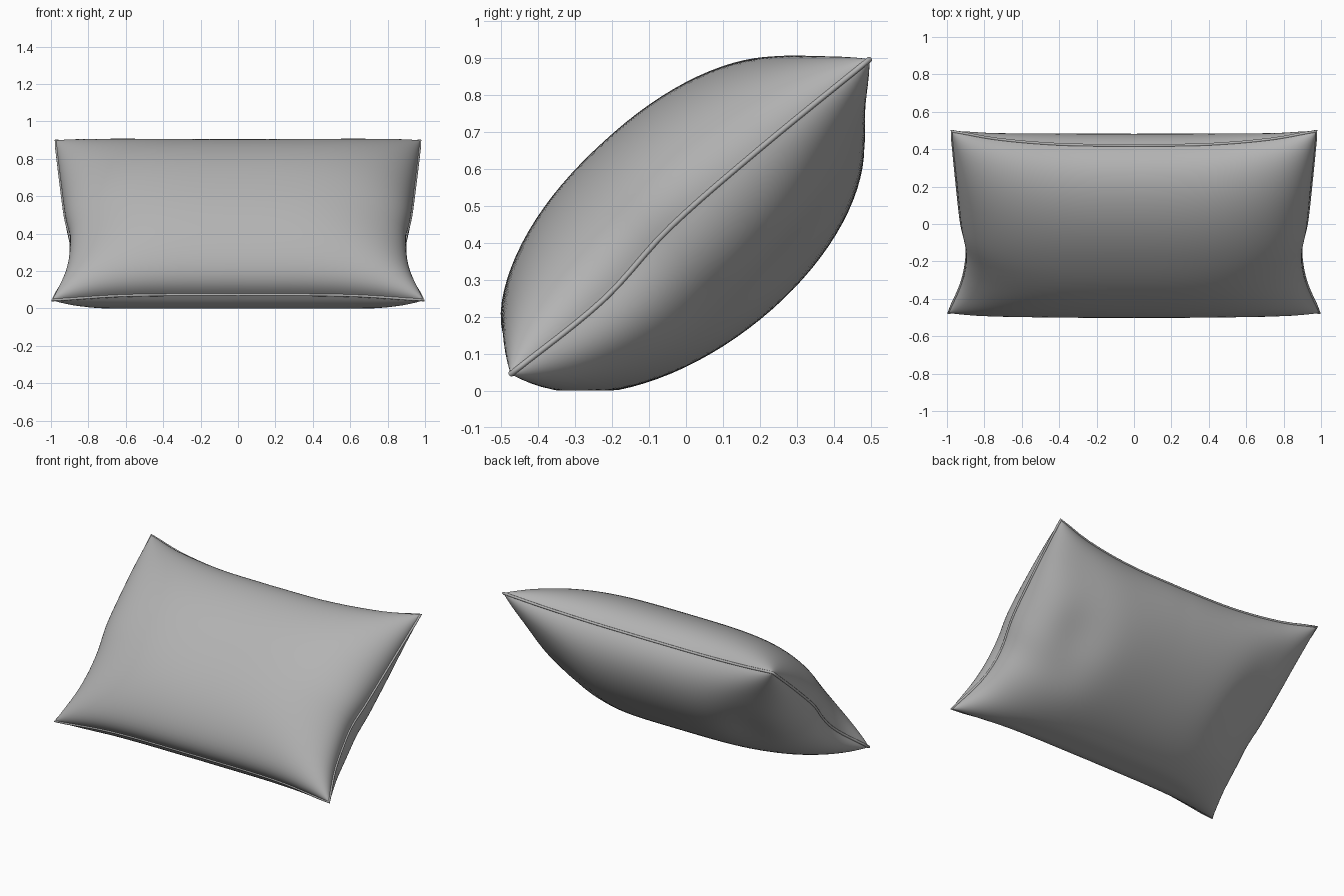
import bpy, bmesh, math
from mathutils import Vector

if "Cube" in bpy.data.objects:
    bpy.data.objects.remove(bpy.data.objects["Cube"])

NS, NT = 60, 44
CENTER = Vector((0, 0.01, 0.47))
UP = Vector((0, 0.7516, 0.6595))      # along the tilted pillow
OUT = Vector((0, -0.6595, 0.7516))    # towards the front face

SIDE = [(-1, .992), (-.65, .915), (-.3, .893), (0, .922), (.4, .945), (1, .975)]
TOP = [(0, .545), (.4, .552), (.75, .59), (1, .648)]
BOTTOM = [(0, .60), (.6, .607), (1, .645)]
SEAM = [(-1, 0), (-.5, -.014), (-.1, .014), (.4, .014), (1, 0)]

fabric = bpy.data.materials.new("grey_fabric")
fabric.diffuse_color = (.45, .45, .45, 1)
fabric.use_nodes = True
fabric.node_tree.nodes["Principled BSDF"].inputs["Base Color"].default_value = fabric.diffuse_color


def interp(pts, v):
    """Smooth interpolation through a few points."""
    n = len(pts)

    def slope(i):
        a, b = pts[max(i - 1, 0)], pts[min(i + 1, n - 1)]
        return (b[1] - a[1]) / (b[0] - a[0])
    v = min(max(v, pts[0][0]), pts[-1][0])
    for i in range(n - 1):
        (x0, y0), (x1, y1) = pts[i], pts[i + 1]
        if v <= x1:
            d = x1 - x0
            k = (v - x0) / d
            return ((2*k**3 - 3*k**2 + 1) * y0 + (k**3 - 2*k**2 + k) * d * slope(i)
                    + (3*k**2 - 2*k**3) * y1 + (k**3 - k**2) * d * slope(i + 1))
    return pts[-1][1]


def gauss(s, t, cs, ct, w, h):
    return math.exp(-((abs(s) - cs) / w) ** 2 - ((t - ct) / h) ** 2)


def swell(a):
    """Overshoot past the seam: zero on it, largest just inside it."""
    a = min(abs(a), 1)
    return 2.6 * a ** 8 * math.sqrt(1 - a * a)


def point(s, t, face):
    """Point on the front (face=1), back (face=-1) or seam (face=0)."""
    k = (t + 1) / 2
    x = s * interp(SIDE, t)
    u = t * ((1 - k) * interp(BOTTOM, abs(s)) + k * interp(TOP, abs(s)))
    n = interp(SEAM, t) * s ** 4
    if face:
        # cloth bulges past the pinched seam
        x += math.copysign(.035 * swell(s) * math.exp(-((t + .4) / .45) ** 2), s)
        if t < 0:
            u -= .022 * swell(t) * (1 - s ** 4)
        q = 3.6 if face > 0 else 4.4 - 1.2 * k
        e = 2.3 if t < 0 and face > 0 else 2
        h = max(0, 1 - abs(s) ** q) ** .5 * max(0, 1 - abs(t) ** e) ** .47
        if face > 0:
            n += .308 * h
        else:
            dent = .13 * gauss(s, t, .7, .2, .18, .45) + .12 * gauss(s, t, .9, .75, .25, .3)
            n -= .335 * h * (1 - dent)
    p = CENTER + UP * u + OUT * n
    p.x = x
    p.z = max(p.z, 0.0)
    return p


def param(i, n):
    return math.sin(math.pi / 2 * (2 * i / n - 1))


def panel(name, face):
    bm = bmesh.new()
    rows = [[bm.verts.new(point(param(i, NS), param(j, NT), face))
             for i in range(NS + 1)] for j in range(NT + 1)]
    for j in range(NT):
        for i in range(NS):
            q = [rows[j][i], rows[j][i + 1], rows[j + 1][i + 1], rows[j + 1][i]]
            f = bm.faces.new(q if face > 0 else q[::-1])
            f.smooth = True
    me = bpy.data.meshes.new(name)
    bm.to_mesh(me)
    bm.free()
    me.materials.append(fabric)
    ob = bpy.data.objects.new(name, me)
    bpy.context.collection.objects.link(ob)


# Stuffed cushion halves
panel("pillow_front", 1)
panel("pillow_back", -1)

# Piping cord around the seam
N = 24
steps = [2 * i / N - 1 for i in range(N)]
loop = ([(v, -1) for v in steps] + [(1, v) for v in steps]
        + [(-v, 1) for v in steps] + [(-1, -v) for v in steps])
cu = bpy.data.curves.new("seam_piping", 'CURVE')
cu.dimensions = '3D'
cu.bevel_depth = 0.008
cu.bevel_resolution = 2
cu.materials.append(fabric)
sp = cu.splines.new('POLY')
sp.points.add(len(loop) - 1)
for pt, (s, t) in zip(sp.points, loop):
    pt.co = (*point(s, t, 0), 1)
sp.use_cyclic_u = True
bpy.context.collection.objects.link(bpy.data.objects.new("seam_piping", cu))
